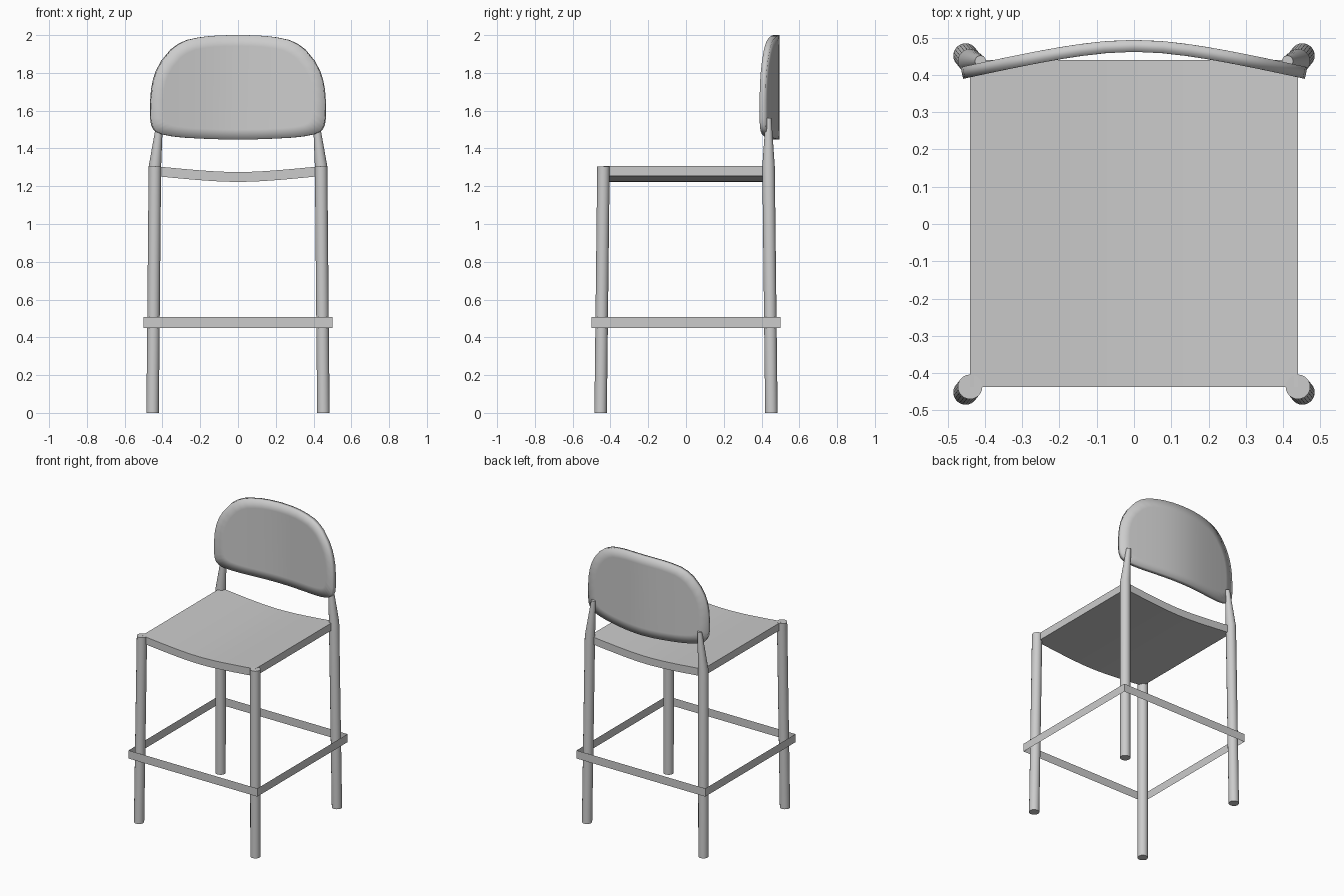
import bpy, bmesh, math
from mathutils import Vector

if "Cube" in bpy.data.objects:
    bpy.data.objects.remove(bpy.data.objects["Cube"])


def finish(name, bm, smooth=None):
    bmesh.ops.recalc_face_normals(bm, faces=bm.faces)
    me = bpy.data.meshes.new(name)
    bm.to_mesh(me)
    bm.free()
    ob = bpy.data.objects.new(name, me)
    bpy.context.collection.objects.link(ob)
    if smooth is not None:
        bpy.ops.object.select_all(action='DESELECT')
        ob.select_set(True)
        bpy.context.view_layer.objects.active = ob
        bpy.ops.object.shade_smooth_by_angle(angle=math.radians(smooth))
    return ob


def tube(name, stations, sides=24):
    """Capped round post through (x, y, z, radius) stations."""
    bm = bmesh.new()
    rings = []
    for x, y, z, r in stations:
        rings.append([bm.verts.new((x + r * math.cos(a), y + r * math.sin(a), z))
                      for a in (2 * math.pi * i / sides for i in range(sides))])
    for lo, hi in zip(rings, rings[1:]):
        for i in range(sides):
            j = (i + 1) % sides
            bm.faces.new((lo[i], lo[j], hi[j], hi[i]))
    bm.faces.new(rings[0])
    bm.faces.new(rings[-1])
    return finish(name, bm, 40)


def bow(x, half, depth, a=0.2):
    """Soft bow: 0 at the centre, depth at x = half."""
    return depth * (math.hypot(x, a) - a) / (math.hypot(half, a) - a)


# Legs: back pair carries on upward as tapered back posts
for s, side in ((-1, "left"), (1, "right")):
    tube(f"front_leg_{side}", [(s * .452, -.452, 0, .033), (s * .44, -.437, 1.305, .033)])
    tube(f"back_leg_{side}", [(s * .452, .452, 0, .033), (s * .44, .437, 1.305, .033),
                              (s * .412, .437, 1.56, .015)])

# Seat: sheet dipped along its middle, extruded front to back
bm = bmesh.new()
xs = [.44 * i / 8 for i in range(-8, 9)]
profile = [(x, 1.275 + bow(x, .44, .031)) for x in xs]
profile += [(x, 1.223 + bow(x, .44, .031)) for x in reversed(xs)]
face = bm.faces.new([bm.verts.new((x, -.437, z)) for x, z in profile])
ext = bmesh.ops.extrude_face_region(bm, geom=[face])
bmesh.ops.translate(bm, vec=(0, .877, 0),
                    verts=[g for g in ext["geom"] if isinstance(g, bmesh.types.BMVert)])
finish("seat", bm, 30)

# Footrest: thin square band around the legs
bm = bmesh.new()
corners = [(-.5, -.5), (.5, -.5), (.5, .5), (-.5, .5)]
low = [bm.verts.new((x, y, .45)) for x, y in corners]
high = [bm.verts.new((x, y, .507)) for x, y in corners]
for i in range(4):
    j = (i + 1) % 4
    bm.faces.new((low[i], low[j], high[j], high[i]))
finish("footrest_band", bm)

# Backrest: rounded outline as columns of (x, bottom z, top z)
half = [(0, 1.447, 2.0), (.08, 1.448, 1.999), (.15, 1.45, 1.995), (.21, 1.453, 1.987),
        (.27, 1.456, 1.974), (.315, 1.46, 1.953), (.355, 1.465, 1.923), (.404, 1.475, 1.863),
        (.432, 1.488, 1.81), (.447, 1.503, 1.765), (.457, 1.525, 1.715), (.462, 1.56, 1.65)]
cols = [(-x, b, t) for x, b, t in reversed(half[1:])] + half


def back_point(x, z, off):
    """Point on the bowed panel, offset along its normal."""
    y = .478 - bow(x, .463, .073)
    slope = (bow(x + .001, .463, .073) - bow(x - .001, .463, .073)) / .002
    return Vector((x, y, z)) + Vector((slope, 1, 0)).normalized() * off


bm = bmesh.new()
outers = []
for off in (-.016, .016):
    n = len(cols)
    outline = [(x, b) for x, b, t in cols] + [(x, t) for x, b, t in reversed(cols)]
    outer = [bm.verts.new(back_point(x, z, off)) for x, z in outline]
    inner = [bm.verts.new(back_point(x * .86, 1.71 + (z - 1.71) * .8, off)) for x, z in outline]
    for i in range(2 * n):
        j = (i + 1) % (2 * n)
        bm.faces.new((outer[i], outer[j], inner[j], inner[i]))
    for i in range(n - 1):
        bm.faces.new((inner[i], inner[i + 1], inner[2 * n - 2 - i], inner[2 * n - 1 - i]))
    outers.append(outer)
for i in range(len(outers[0])):
    j = (i + 1) % len(outers[0])
    bm.faces.new((outers[0][i], outers[0][j], outers[1][j], outers[1][i]))
finish("backrest", bm, 120)
